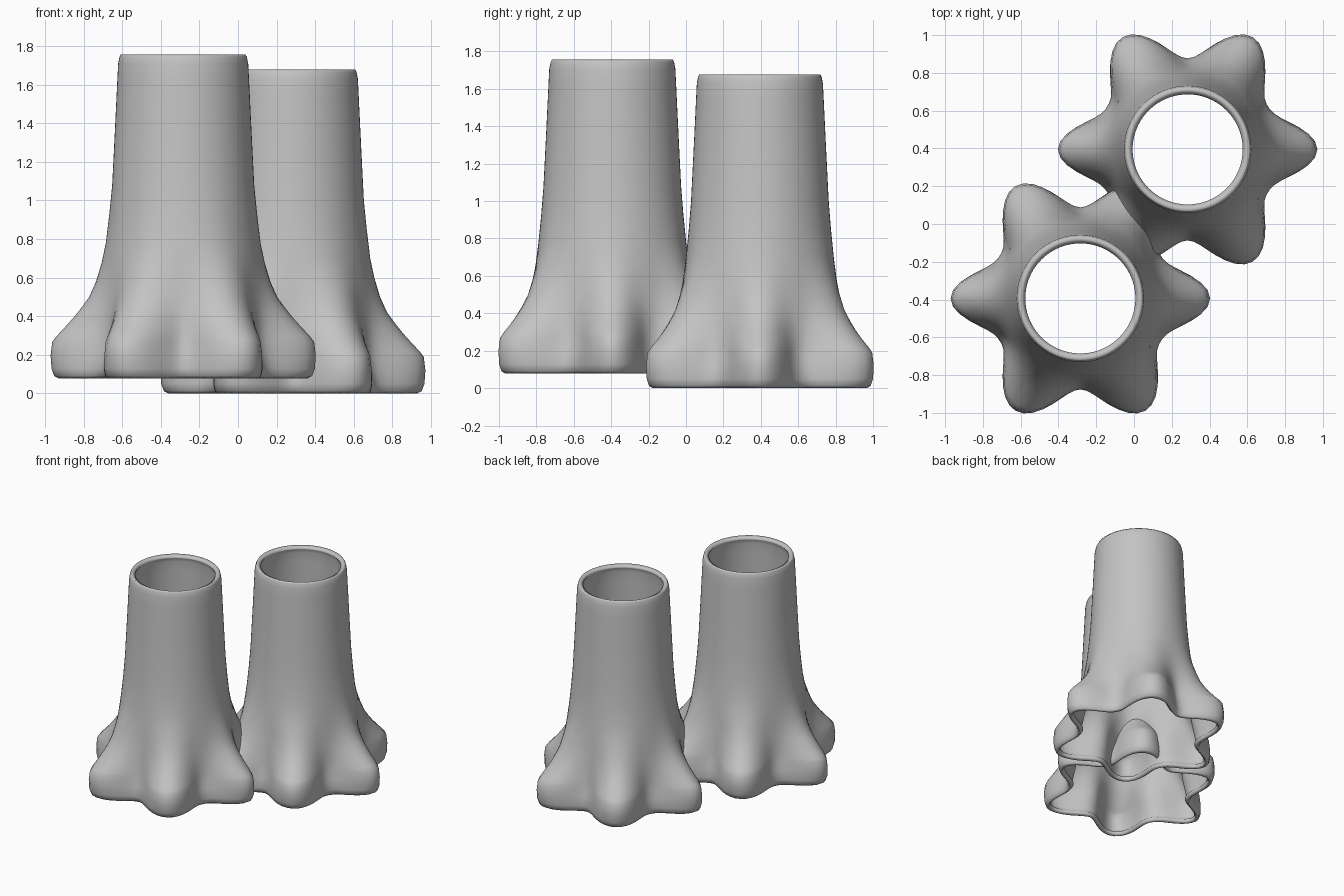
import bpy, bmesh, math

if "Cube" in bpy.data.objects:
    bpy.data.objects.remove(bpy.data.objects["Cube"])

SEG = 96
WALL = 0.036

# Outer profile: height, radius in the valleys, radius at the lobe tips
OUTER = [
    (0.0, .458, .645), (.012, .474, .668), (.05, .482, .682), (.12, .468, .687),
    (.19, .453, .678), (.22, .449, .655), (.26, .445, .617), (.31, .440, .572),
    (.36, .435, .532), (.42, .428, .488), (.5, .418, .452), (.6, .408, .422),
    (.7, .395, .401), (.85, .38, .383), (1.0, .368, .368), (1.3, .353, .353),
    (1.55, .341, .341), (1.63, .337, .337), (1.665, .330, .330), (1.678, .323, .323),
]

grey = bpy.data.materials.new("plain grey")
grey.diffuse_color = (.55, .55, .55, 1)
grey.use_nodes = True
grey.node_tree.nodes["Principled BSDF"].inputs["Base Color"].default_value = grey.diffuse_color


def radius(angle, z, valley, tip):
    """Six lobes: the two along x are narrow, the four diagonal ones are fuller."""
    wave = .5 + .5 * math.cos(6 * angle)
    if abs(math.cos(angle)) > math.cos(math.radians(30)):
        return valley + (tip - valley) * wave ** 1.4
    tip += .013 * math.exp(-((z - .48) / .12) ** 2)
    return valley + (tip - valley) * wave


def make_column(name, x, y, z0):
    bm = bmesh.new()
    rings = []
    for z, valley, tip in OUTER:
        ring = []
        for i in range(SEG):
            a = 2 * math.pi * i / SEG
            r = radius(a, z, valley, tip)
            ring.append(bm.verts.new((r * math.cos(a), r * math.sin(a), z)))
        rings.append(ring)
    # Skin the rings into an open outer sheet facing outwards
    for low, high in zip(rings, rings[1:]):
        for i in range(SEG):
            j = (i + 1) % SEG
            bm.faces.new((low[i], low[j], high[j], high[i])).smooth = True
    mesh = bpy.data.meshes.new(name)
    bm.to_mesh(mesh)
    bm.free()
    mesh.materials.append(grey)
    obj = bpy.data.objects.new(name, mesh)
    obj.location = (x, y, z0)
    bpy.context.collection.objects.link(obj)
    # Wall thickness grows inwards, leaving both ends open
    shell = obj.modifiers.new("wall", 'SOLIDIFY')
    shell.thickness = WALL
    shell.offset = -1


# Two identical hollow columns, the front one raised slightly
make_column("front_column", -.284, -.394, .078)
make_column("back_column", .284, .395, 0)
